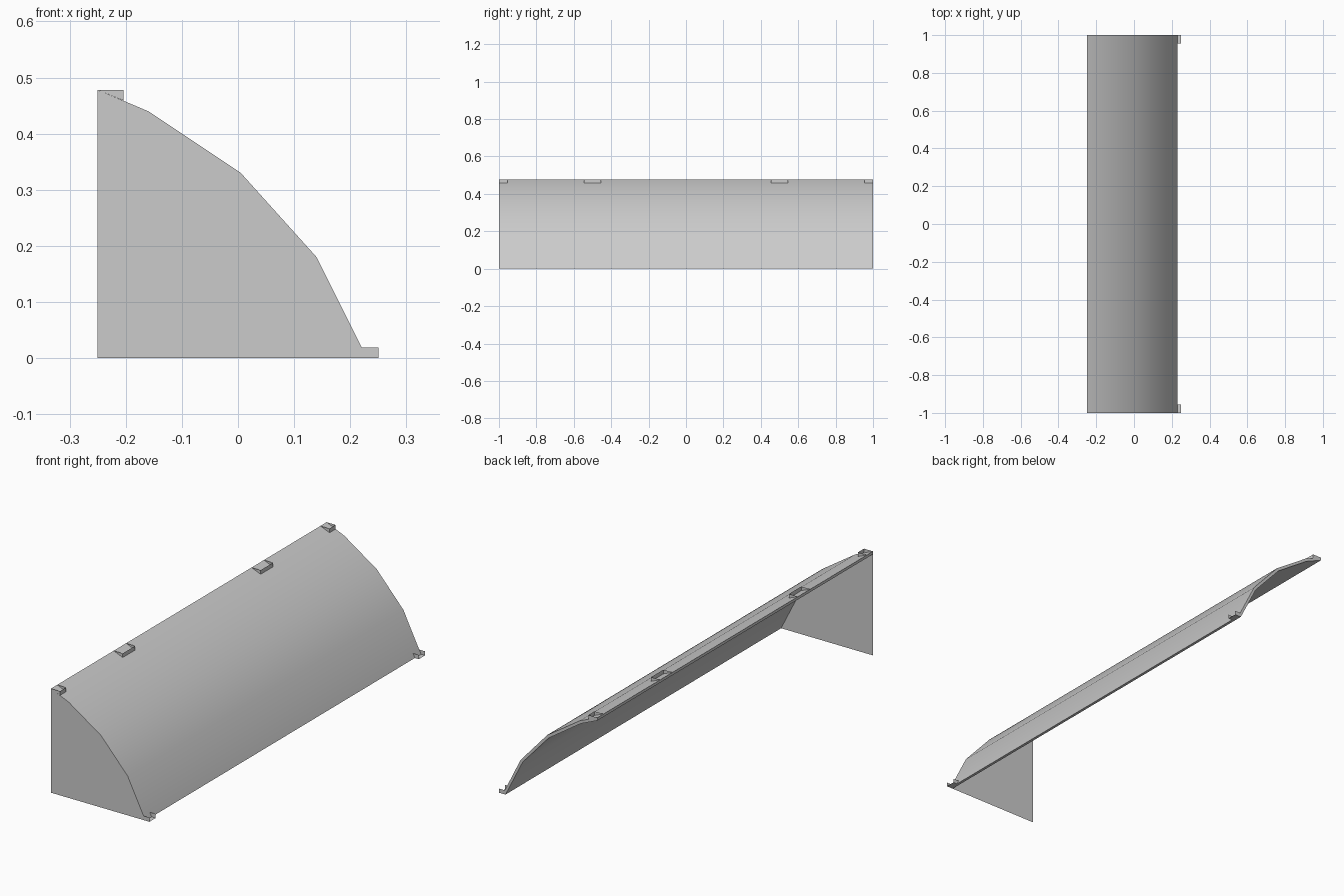
import bpy, bmesh, math

if "Cube" in bpy.data.objects:
    bpy.data.objects.remove(bpy.data.objects["Cube"])

OUTER = [(-0.25, 0.478), (-0.16, 0.44), (0.005, 0.33), (0.14, 0.18), (0.23, 0)]
INNER = [(-0.25, 0.465), (-0.165, 0.428), (-0.002, 0.318), (0.13, 0.172), (0.217, 0)]


def make_object(name, build):
    bm = bmesh.new()
    build(bm)
    bmesh.ops.remove_doubles(bm, verts=bm.verts, dist=0.0001)
    bmesh.ops.recalc_face_normals(bm, faces=bm.faces)
    mesh = bpy.data.meshes.new(name)
    bm.to_mesh(mesh)
    bm.free()
    ob = bpy.data.objects.new(name, mesh)
    bpy.context.collection.objects.link(ob)
    return ob


def face(bm, points):
    return bm.faces.new([bm.verts.new(p) for p in points])


def strip(bm, a, b, y0, y1):
    face(bm, [(a[0], y0, a[1]), (b[0], y0, b[1]), (b[0], y1, b[1]), (a[0], y1, a[1])])


# Curved canopy sheet with thickness
def canopy(bm):
    loop = OUTER + INNER[::-1]
    for a, b in zip(loop, loop[1:] + loop[:1]):
        strip(bm, a, b, -1, 1)
    for y in (-1, 1):
        for i in range(4):
            face(bm, [(x, y, z) for x, z in (OUTER[i], OUTER[i + 1], INNER[i + 1], INNER[i])])


sheet = make_object("canopy_sheet", canopy)
bpy.ops.object.select_all(action='DESELECT')
sheet.select_set(True)
bpy.context.view_layer.objects.active = sheet
bpy.ops.object.shade_smooth_by_angle(angle=math.radians(30))

# Single flat panel closing the front end
make_object("end_panel", lambda bm: face(
    bm, [(x, -1, z) for x, z in INNER] + [(-0.25, -1, 0)]))


# Open folded clip: two side cheeks and one plate
def clip(name, cheek, plate, y0, y1):
    def build(bm):
        for y in (y0, y1):
            face(bm, [(x, y, z) for x, z in cheek])
        strip(bm, plate[0], plate[1], y0, y1)
    make_object(name, build)


TOP = [(-0.25, 0.478), (-0.204, 0.478), (-0.204, 0.459)]
LOW = [(0.22, 0.019), (0.25, 0.019), (0.25, 0), (0.23, 0)]
for y0, y1 in ((-1, -0.955), (-0.545, -0.455), (0.455, 0.545), (0.955, 1)):
    clip("top_clip", TOP, TOP[1:], y0, y1)
for y0, y1 in ((-1, -0.955), (0.955, 1)):
    clip("bottom_clip", LOW, LOW[2:], y0, y1)
